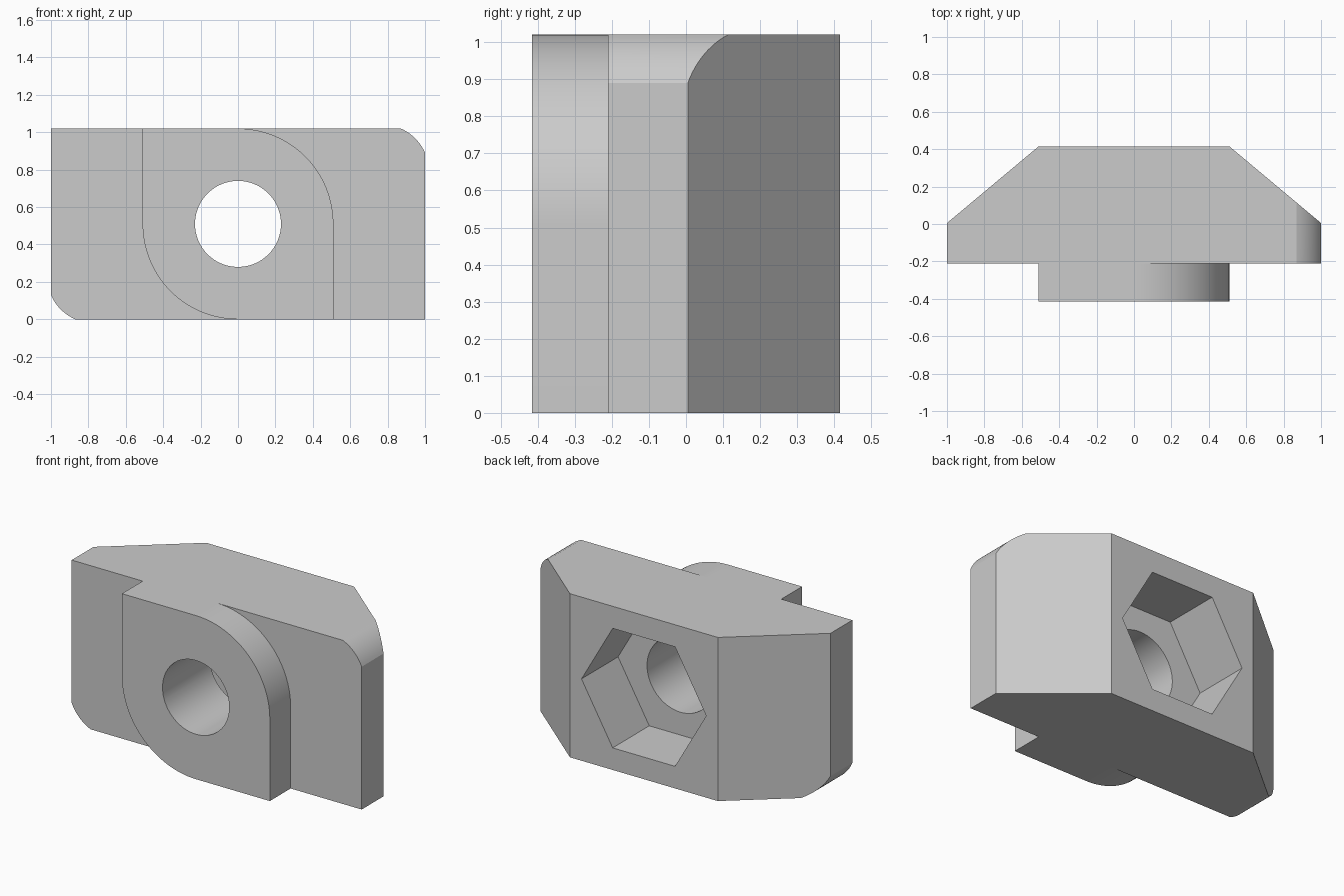
import bpy, bmesh
from math import cos, sin, radians, asin, hypot, tau
from mathutils import Vector

H = 1.02          # total height
MID = H / 2       # height of the bolt axis
HALF = 0.51       # half width of boss and back face
BACK, STEP, FRONT = 0.415, -0.21, -0.415

if "Cube" in bpy.data.objects:
    bpy.data.objects.remove(bpy.data.objects["Cube"])

steel = bpy.data.materials.new("grey steel")
steel.use_nodes = True
colour = (0.6, 0.6, 0.6, 1)
steel.diffuse_color = colour
steel.node_tree.nodes["Principled BSDF"].inputs["Base Color"].default_value = colour


def arc(cx, cz, r, start, end, n):
    angles = [radians(start + (end - start) * i / n) for i in range(n + 1)]
    return [(cx + r * cos(a), cz + r * sin(a)) for a in angles]


def prism(name, outline, low, high, along="y"):
    """Extrude a 2D outline along y (outline in x, z) or z (outline in x, y)."""
    bm = bmesh.new()
    place = (lambda a, b: (a, low, b)) if along == "y" else (lambda a, b: (a, b, low))
    face = bm.faces.new([bm.verts.new(place(a, b)) for a, b in outline])
    ext = bmesh.ops.extrude_face_region(bm, geom=[face])
    move = Vector((0, high - low, 0) if along == "y" else (0, 0, high - low))
    bmesh.ops.translate(bm, vec=move,
                        verts=[v for v in ext["geom"] if isinstance(v, bmesh.types.BMVert)])
    bmesh.ops.recalc_face_normals(bm, faces=bm.faces)
    mesh = bpy.data.meshes.new(name)
    bm.to_mesh(mesh)
    bm.free()
    mesh.materials.append(steel)
    obj = bpy.data.objects.new(name, mesh)
    bpy.context.collection.objects.link(obj)
    return obj


def combine(target, tool, operation):
    mod = target.modifiers.new(operation, "BOOLEAN")
    mod.operation, mod.solver, mod.object = operation, "EXACT", tool
    bpy.context.view_layer.objects.active = target
    bpy.ops.object.modifier_apply(modifier=mod.name)
    bpy.data.objects.remove(tool)


def half_turn(points):
    """Repeat points rotated half a turn about the bolt axis."""
    return points + [(-x, H - z) for x, z in points]


# Trapezoid body, seen from above
slope = (BACK - 0.005) / (1 - HALF)
reach = 1.2
edge = BACK - slope * (reach - HALF)
body = prism("slot_nut_body", [(-reach, STEP), (reach, STEP), (reach, edge), (HALF, BACK),
                               (-HALF, BACK), (-reach, edge)], -0.2, H + 0.2, "z")

# Front outline with two opposite eased corners
cut, r = 0.13, 0.25
spread = asin(cut / 2 ** 0.5 / r)
back_off = (r * cos(spread)) / 2 ** 0.5
cx, cz = 1 - cut / 2 - back_off, H - cut / 2 - back_off
deg = spread * 360 / tau
corner = arc(cx, cz, r, 45 - deg, 45 + deg, 12)
outline = prism("front_outline", half_turn([(1, 0)] + corner), -1, 1)
combine(body, outline, "INTERSECT")

# Front boss with two opposite rounded corners
rounded = arc(0, MID, HALF, 0, 90, 28)
boss = prism("front_boss", half_turn([(HALF, 0)] + rounded), FRONT, STEP + 0.1)
combine(body, boss, "UNION")

# Hexagonal pocket in the back and bolt hole through the middle
combine(body, prism("hex_pocket", arc(0, MID, 0.43, 0, 300, 5), 0.055, 1), "DIFFERENCE")
combine(body, prism("bolt_hole", arc(0, MID, 0.23, 0, 354.375, 63), -1, 1), "DIFFERENCE")

bpy.ops.object.select_all(action="DESELECT")
body.select_set(True)
bpy.context.view_layer.objects.active = body
bpy.ops.object.shade_smooth_by_angle(angle=radians(20))
